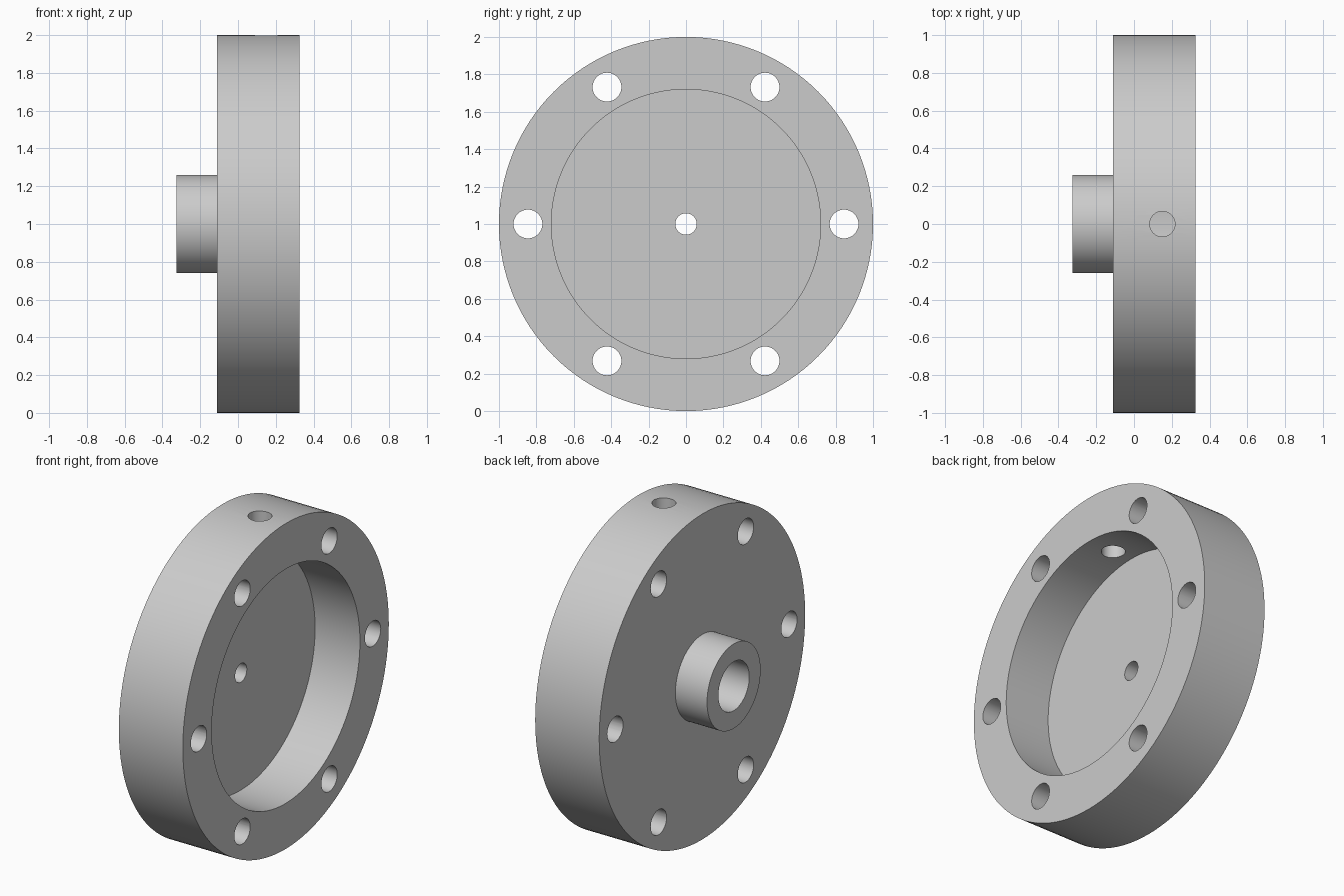
import bpy, bmesh, math
from mathutils import Matrix, Vector

cube = bpy.data.objects.get("Cube")
if cube:
    bpy.data.objects.remove(cube, do_unlink=True)

AXIS = Vector((0, 0, 1))          # the disc turns about the x axis through here
DISC_BACK, DISC_FRONT, BOSS_END = -0.11, 0.325, -0.325
POCKET_FLOOR, BORE_FLOOR = 0.02, -0.11

grey = bpy.data.materials.new("machined_grey")
grey.use_nodes = True
grey.diffuse_color = (0.6, 0.6, 0.6, 1)
grey.node_tree.nodes["Principled BSDF"].inputs["Base Color"].default_value = (0.6, 0.6, 0.6, 1)


def make_object(name, bm):
    bmesh.ops.recalc_face_normals(bm, faces=bm.faces)
    mesh = bpy.data.meshes.new(name)
    bm.to_mesh(mesh)
    bm.free()
    mesh.materials.append(grey)
    obj = bpy.data.objects.new(name, mesh)
    bpy.context.collection.objects.link(obj)
    return obj


def add_drill(bm, centre, radius, length, turn):
    bmesh.ops.create_cone(bm, cap_ends=True, segments=48, radius1=radius, radius2=radius,
                          depth=length, matrix=Matrix.Translation(centre) @ turn)


# Flanged hub: one closed (x, radius) profile turned about the axis
profile = [
    (BORE_FLOOR, 0.057), (BORE_FLOOR, 0.15), (BOSS_END, 0.15), (BOSS_END, 0.26),
    (DISC_BACK, 0.26), (DISC_BACK, 1), (DISC_FRONT, 1), (DISC_FRONT, 0.72),
    (POCKET_FLOOR, 0.72), (POCKET_FLOOR, 0.057),
]
bm = bmesh.new()
verts = [bm.verts.new((x, 0, 1 + r)) for x, r in profile]
edges = [bm.edges.new((v, verts[i - 1])) for i, v in enumerate(verts)]
bmesh.ops.spin(bm, geom=verts + edges, cent=AXIS, axis=(1, 0, 0),
               angle=math.tau, steps=128, use_merge=True)
bmesh.ops.remove_doubles(bm, verts=bm.verts, dist=1e-5)
hub = make_object("flanged_hub", bm)

# Drills: six bolt holes through the rim and one radial port at the top
bm = bmesh.new()
along_x = Matrix.Rotation(math.pi / 2, 4, "Y")
for i in range(6):
    a = i * math.tau / 6
    add_drill(bm, AXIS + 0.845 * Vector((0, math.cos(a), math.sin(a))), 0.077, 2, along_x)
add_drill(bm, Vector((0.15, 0, 1.85)), 0.067, 0.6, Matrix.Identity(4))
drills = make_object("hole_cutter", bm)
drills.hide_render = True

# Cut the holes, then discard the cutter
cut = hub.modifiers.new("holes", "BOOLEAN")
cut.operation = "DIFFERENCE"
cut.solver = "EXACT"
cut.object = drills
bpy.ops.object.select_all(action="DESELECT")
hub.select_set(True)
bpy.context.view_layer.objects.active = hub
bpy.ops.object.modifier_apply(modifier=cut.name)
bpy.data.objects.remove(drills, do_unlink=True)
bpy.ops.object.shade_smooth_by_angle(angle=math.radians(30))
